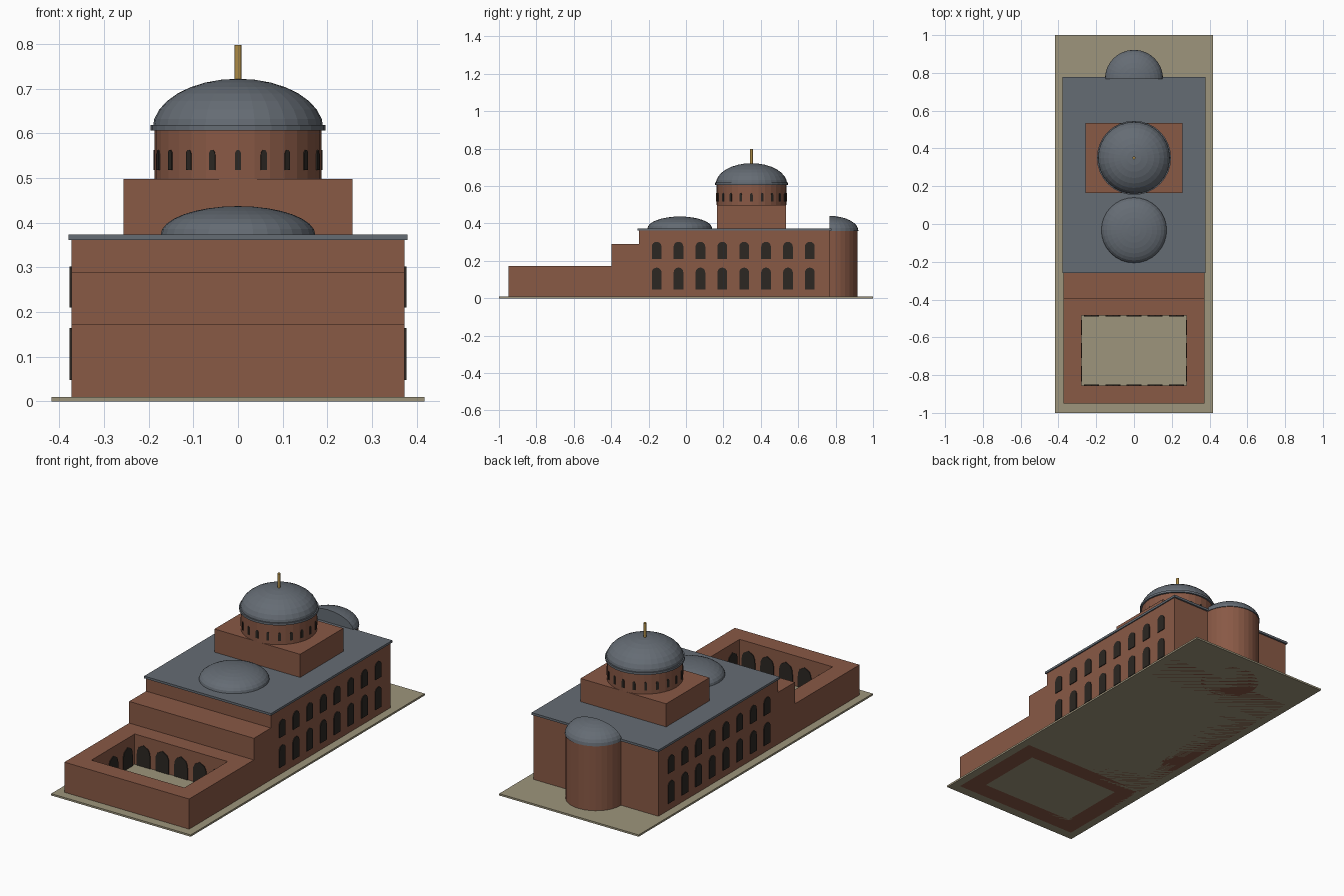
import bpy, bmesh, math
from mathutils import Matrix, Vector

if "Cube" in bpy.data.objects:
    bpy.data.objects.remove(bpy.data.objects["Cube"])


def material(name, rgb):
    m = bpy.data.materials.new(name)
    m.diffuse_color = (*rgb, 1)
    m.use_nodes = True
    m.node_tree.nodes["Principled BSDF"].inputs["Base Color"].default_value = m.diffuse_color
    return m


BRICK = material("brick", (0.25, 0.10, 0.06))
LEAD = material("lead", (0.13, 0.15, 0.175))
STONE = material("stone", (0.34, 0.30, 0.20))
DARK = material("dark", (0.025, 0.02, 0.016))
GOLD = material("gold", (0.40, 0.25, 0.06))


def finish(bm, name, mat):
    bmesh.ops.recalc_face_normals(bm, faces=bm.faces)
    me = bpy.data.meshes.new(name)
    bm.to_mesh(me)
    bm.free()
    ob = bpy.data.objects.new(name, me)
    ob.data.materials.append(mat)
    bpy.context.collection.objects.link(ob)
    return ob


def box(name, mat, hx, y0, y1, z0, z1):
    bm = bmesh.new()
    mtx = Matrix.Translation((0, (y0 + y1) / 2, (z0 + z1) / 2)) @ Matrix.Diagonal((2 * hx, y1 - y0, z1 - z0, 1))
    bmesh.ops.create_cube(bm, size=1, matrix=mtx)
    return finish(bm, name, mat)


def cylinder(name, mat, r, y, z0, z1, n=32):
    bm = bmesh.new()
    bmesh.ops.create_cone(bm, cap_ends=True, segments=n, radius1=r, radius2=r, depth=z1 - z0,
                          matrix=Matrix.Translation((0, y, (z0 + z1) / 2)))
    return finish(bm, name, mat)


def dome(name, mat, r, h, y, z, half=False):
    """Flattened upper half sphere; half=True keeps only the +y side."""
    bm = bmesh.new()
    bmesh.ops.create_uvsphere(bm, u_segments=32, v_segments=16, radius=1)
    for normal in [(0, 0, 1)] + ([(0, 1, 0)] if half else []):
        cut = bmesh.ops.bisect_plane(bm, geom=bm.verts[:] + bm.edges[:] + bm.faces[:], dist=1e-5,
                                     plane_co=(0, 0, 0), plane_no=normal, clear_inner=True)
        bmesh.ops.holes_fill(bm, edges=[e for e in bm.edges if e.is_boundary], sides=0)
    bmesh.ops.transform(bm, verts=bm.verts, matrix=Matrix.Translation((0, y, z)) @ Matrix.Diagonal((r, r, h, 1)))
    return finish(bm, name, mat)


def arches(name, places, w, h, spring, depth, pointed=False):
    """Arched slabs; each place is (position of sill centre, outward angle about z)."""
    a = w / 2
    pts = [(-a, 0), (a, 0)]
    if pointed:
        rise = h - spring
        pts += [(a * math.cos(t), spring + rise * math.sin(t) ** 0.85) for t in (0, 0.35, 0.75)]
        pts += [(0, h)]
        pts += [(-a * math.cos(t), spring + rise * math.sin(t) ** 0.85) for t in (0.75, 0.35, 0)]
    else:
        pts += [(a * math.cos(i * math.pi / 8), spring + (h - spring) * math.sin(i * math.pi / 8)) for i in range(9)]
    bm = bmesh.new()
    for pos, ang in places:
        mtx = Matrix.Translation(pos) @ Matrix.Rotation(ang, 4, 'Z')
        # local -y points outwards
        face = bm.faces.new([bm.verts.new(mtx @ Vector((x, depth, z))) for x, z in pts])
        ext = bmesh.ops.extrude_face_region(bm, geom=[face], use_keep_orig=True)
        vs = [g for g in ext["geom"] if isinstance(g, bmesh.types.BMVert)]
        bmesh.ops.translate(bm, verts=vs, vec=mtx.to_3x3() @ Vector((0, -2 * depth, 0)))
    return finish(bm, name, DARK)


# Ground slab, hall, roof and entrance porch
box("ground_slab", STONE, 0.417, -1, 1, 0, 0.01)
box("main_hall", BRICK, 0.373, -0.252, 0.768, 0, 0.361)
box("flat_roof", LEAD, 0.379, -0.26, 0.777, 0.361, 0.373)
box("entrance_porch", BRICK, 0.373, -0.397, -0.252, 0, 0.29)

# Courtyard: rectangular ring of walls
X, XI, Y0, Y1, YI0, YI1, H = 0.373, 0.278, -0.95, -0.397, -0.855, -0.485, 0.173
bm = bmesh.new()
rings = []
for hx, a, b in ((X, Y0, Y1), (XI, YI0, YI1)):
    for z in (0, H):
        rings.append([bm.verts.new((x, y, z)) for x, y in ((-hx, a), (hx, a), (hx, b), (-hx, b))])
ob, ot, ib, it = rings
for i in range(4):
    j = (i + 1) % 4
    for p, q in ((ob, ot), (ot, it), (it, ib), (ib, ob)):
        bm.faces.new((p[i], p[j], q[j], q[i]))
finish(bm, "courtyard_walls", BRICK)

# Pointed courtyard arcade: five arches on long walls, three on short
places = []
yc = (YI0 + YI1) / 2
for i in range(5):
    x = (i - 2) * 0.112
    places += [((x, YI1, 0.01), 0), ((x, YI0, 0.01), math.pi)]
for i in range(3):
    y = yc + (i - 1) * 0.123
    places += [((-XI, y, 0.01), math.pi / 2), ((XI, y, 0.01), -math.pi / 2)]
arches("courtyard_arches", places, 0.08, 0.115, 0.055, 0.004, pointed=True)

# Two rows of round-headed windows on both sides
for row, z, h in (("lower", 0.048, 0.116), ("upper", 0.21, 0.092)):
    places = [((s * X, -0.157 + i * 0.117, z), s * math.pi / 2) for s in (-1, 1) for i in range(8)]
    arches(row + "_windows", places, 0.052, h, h - 0.026, 0.004)

# Main dome on square base and windowed drum
DY = 0.35
box("dome_base", BRICK, 0.256, DY - 0.185, DY + 0.185, 0.373, 0.498)
cylinder("drum", BRICK, 0.187, DY, 0.498, 0.606)
cylinder("drum_cornice", LEAD, 0.196, DY, 0.606, 0.618)
dome("main_dome", LEAD, 0.191, 0.112, DY, 0.61)
cylinder("finial", GOLD, 0.008, DY, 0.715, 0.797, 12)
places = []
for i in range(20):
    t = i * math.pi / 10
    places.append(((0.186 * math.sin(t), DY - 0.186 * math.cos(t), 0.518), t))
arches("drum_windows", places, 0.014, 0.045, 0.034, 0.003)

# Low front dome and rear apse
dome("front_dome", LEAD, 0.173, 0.064, -0.033, 0.373)
cylinder("apse", BRICK, 0.15, 0.768, 0, 0.362)
dome("apse_half_dome", LEAD, 0.154, 0.08, 0.768, 0.36, half=True)
